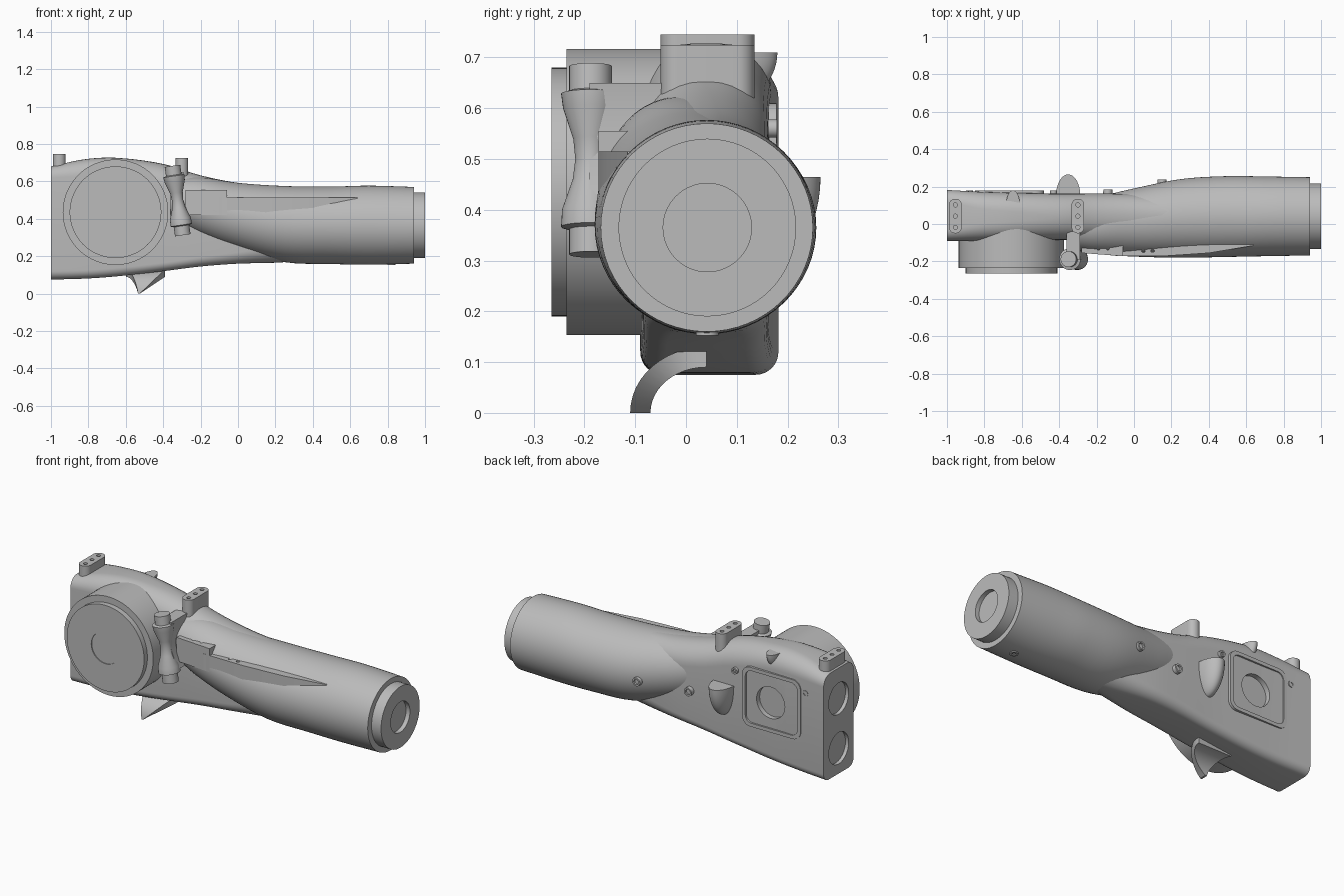
import bpy, bmesh, math
from mathutils import Vector

cube = bpy.data.objects.get("Cube")
if cube:
    bpy.data.objects.remove(cube, do_unlink=True)

grey = bpy.data.materials.new("cast grey")
grey.use_nodes = True
GREY = (0.5, 0.5, 0.5, 1)
grey.diffuse_color = GREY
grey.node_tree.nodes["Principled BSDF"].inputs["Base Color"].default_value = GREY


def loft(name, rings):
    """Skin a list of equal-length point rings and cap both ends."""
    bm = bmesh.new()
    rows = [[bm.verts.new(p) for p in ring] for ring in rings]
    n = len(rows[0])
    for a, b in zip(rows, rows[1:]):
        for i in range(n):
            j = (i + 1) % n
            bm.faces.new((a[i], a[j], b[j], b[i]))
    bm.faces.new(rows[0])
    bm.faces.new(rows[-1])
    bmesh.ops.recalc_face_normals(bm, faces=bm.faces)
    mesh = bpy.data.meshes.new(name)
    bm.to_mesh(mesh)
    bm.free()
    mesh.materials.append(grey)
    ob = bpy.data.objects.new(name, mesh)
    bpy.context.collection.objects.link(ob)
    return ob


def revolve(name, profile, origin, direction, n=64):
    """Turn (distance along axis, radius) pairs about an axis."""
    q = Vector(direction).to_track_quat('Z', 'Y')
    turn = [math.tau * i / n for i in range(n)]
    return loft(name, [[Vector(origin) + q @ Vector((r * math.cos(a), r * math.sin(a), d))
                        for a in turn] for d, r in profile])


def prism(name, pts, lo, hi, axis='z'):
    """Extrude an outline along z (outline in xy) or y (outline in xz)."""
    put = (lambda u, v, w: (u, v, w)) if axis == 'z' else (lambda u, v, w: (u, w, v))
    return loft(name, [[put(u, v, w) for u, v in pts] for w in (lo, hi)])


def rounded(u0, u1, v0, v1, r, r_top=None, n=8):
    """Rounded rectangle outline, optionally with another top radius."""
    rt = r if r_top is None else r_top
    out = []
    for k, (u, v, c) in enumerate(((u1 - rt, v1 - rt, rt), (u0 + rt, v1 - rt, rt),
                                   (u0 + r, v0 + r, r), (u1 - r, v0 + r, r))):
        for i in range(n + 1):
            a = (k + i / n) * math.pi / 2
            out.append((u + c * math.cos(a), v + c * math.sin(a)))
    return out


def smooth_stations(st, steps=5):
    """Hermite interpolation between stations whose first value is x."""
    def slope(i, k):
        a, b = st[max(i - 1, 0)], st[min(i + 1, len(st) - 1)]
        return (b[k] - a[k]) / (b[0] - a[0])
    out = []
    for i in range(len(st) - 1):
        p, q = st[i], st[i + 1]
        h = q[0] - p[0]
        for s in range(steps):
            t = s / steps
            row = [p[0] + h * t]
            for k in range(1, len(p)):
                row.append((2*t**3 - 3*t*t + 1) * p[k] + (t**3 - 2*t*t + t) * h * slope(i, k)
                           + (3*t*t - 2*t**3) * q[k] + (t**3 - t*t) * h * slope(i + 1, k))
            out.append(row)
    return out + [list(st[-1])]


def cut(target, cutters):
    bpy.context.view_layer.objects.active = target
    for c in cutters:
        c.hide_render = True
        m = target.modifiers.new("cut", 'BOOLEAN')
        m.operation, m.solver, m.object = 'DIFFERENCE', 'EXACT', c
        bpy.ops.object.modifier_apply(modifier=m.name)


def hole(x, y, z, r, depth, direction):
    """Cutter sunk to a depth below a point on the surface."""
    return revolve("hole_cutter", [(-depth, r), (0.08, r)], (x, y, z), direction, 40)


parts, cutters = [], []

# Slab housing: x, bottom, top, y min, y max, bottom radius, top radius
slab = [(-1, .075, .68, -.09, .182, .045, .06), (-.82, .08, .718, -.09, .172, .045, .09),
        (-.65, .092, .726, -.088, .167, .045, .1), (-.4, .12, .693, -.085, .162, .045, .115),
        (-.2, .145, .632, -.085, .163, .05, .115), (0, .16, .592, -.08, .16, .06, .11),
        (.25, .168, .57, -.06, .14, .09, .095), (.5, .2, .54, -.04, .12, .075, .075)]
housing = loft("housing", [[(x, y, z) for y, z in rounded(y0, y1, z0, z1, r, rt)]
                           for x, z0, z1, y0, y1, r, rt in smooth_stations(slab)])
parts.append(housing)

# Round tube growing out of the slab: x, bottom, top, y min, y max
tube = [(-.36, .39, .62, -.13, .12), (-.2, .31, .622, -.16, .145), (0, .235, .592, -.174, .19),
        (.25, .168, .575, -.18, .24), (.5, .158, .572, -.176, .256),
        (.7, .155, .577, -.172, .254), (.94, .16, .57, -.168, .25)]
turn = [math.tau * i / 64 for i in range(64)]
parts.append(loft("tube", [[(x, (y0 + y1) / 2 + (y1 - y0) / 2 * math.cos(a),
                             (z0 + z1) / 2 + (z1 - z0) / 2 * math.sin(a)) for a in turn]
                           for x, z0, z1, y0, y1 in smooth_stations(tube)]))

# End flange and front drum with sunken centres
parts.append(revolve("end_flange", [(.9, .175), (1, .175), (1, .087), (.975, .087)],
                     (0, .042, .365), (1, 0, 0)))
parts.append(revolve("drum", [(-.05, .282), (.235, .282), (.235, .245), (.265, .245),
                              (.265, .09), (.26, .09)], (-.655, 0, .435), (0, -1, 0), 96))

# Two round pockets in the end face
end_holes = [hole(-1, .045, z, .09, .02, (-1, 0, 0)) for z in (.505, .22)]

# Rear access frame with a recessed panel and round opening
frame = prism("rear_frame", rounded(-.85, -.48, .27, .61, .05), .12, .178, 'y')
panel_cut = prism("panel_cutter", rounded(-.83, -.5, .29, .59, .04), .168, .3, 'y')
opening = hole(-.655, .165, .435, .09, .025, (0, 1, 0))
cut(housing, end_holes + [opening])
cut(frame, [panel_cut, opening])
parts.append(frame)
cutters += end_holes + [panel_cut, opening]

# Top lugs with three screw holes
for name, x, base, top in (("end_lug", -.955, .6, .745), ("middle_lug", -.3, .56, .725)):
    lug = prism(name, rounded(x - .034, x + .034, -.05, .135, .0335), base, top)
    holes = [hole(x, .042 + d, top, .011, .025, (0, 0, 1)) for d in (-.06, 0, .06)]
    cut(lug, holes)
    cutters += holes
    parts.append(lug)

# Stepped front ledge with screw holes
upper = prism("upper_ledge", [(-.28, -.155), (-.06, -.172), (-.06, 0), (-.28, 0)], .42, .555)
lower = prism("lower_ledge", [(-.1, -.17), (.15, -.172), (.4, -.155), (.64, -.115),
                              (.64, 0), (-.1, 0)], .42, .515)
for ledge, z, xs in ((upper, .555, (-.19, -.14)), (lower, .515, (.05, .1))):
    holes = [hole(x, -.13 - .1 * (z < .54) * .14, z, .009, .02, (0, 0, 1)) for x in xs]
    cut(ledge, holes)
    cutters += holes
    parts.append(ledge)

# Hourglass clamp with pin ends and a web back to the slab
parts.append(revolve("clamp", [(0, .042), (.05, .042), (.055, .058), (.09, .056), (.15, .035),
                               (.19, .03), (.23, .034), (.29, .054), (.32, .058), (.325, .042),
                               (.375, .042)], (-.295, -.188, .312), (-.15, 0, 1), 40))
web = [(-.36, .65), (-.29, .65), (-.3, .52), (-.25, .39), (-.33, .38), (-.335, .52)]
parts.append(prism("clamp_web", web, -.19, -.04, 'y'))

# Curved hook under the slab
rings = []
for i in range(13):
    t = i / 12
    a = t * math.pi / 2
    y, z = -.09 + .13 * (1 - math.cos(a)), .11 * math.sin(a)
    x0, x1 = -.535 - .065 * t ** 1.3, -.525 + .135 * math.sin(a)
    ny, nz = .02 * math.cos(a), -.02 * math.sin(a)
    rings.append([(x0, y - ny, z - nz), (x1, y - ny, z - nz),
                  (x1, y + ny, z + nz), (x0, y + ny, z + nz)])
parts.append(loft("lower_hook", rings))


# Rear flat-topped scoops
def scoop(name, x, y, z, rx, ry, rz):
    rows = []
    for i in range(13):
        a = i / 12 * math.pi * .49
        s = math.cos(a)
        rows.append([(x + rx * s * math.cos(b), y + ry * s * math.sin(b), z - rz * math.sin(a))
                     for b in turn])
    parts.append(loft(name, rows))


scoop("large_scoop", -.352, .15, .465, .065, .115, .18)
scoop("small_scoop", -.647, .1, .71, .037, .08, .09)

# Rear screw bosses, small frame screws and drain plug
for x, y in ((.15, .238), (-.14, .185)):
    parts.append(revolve("rear_boss", [(-.08, .027), (0, .024), (0, .015), (-.01, .015)],
                         (x, y, .365), (0, 1, 0), 24))
for x, z in ((-.43, .56), (-.88, .55)):
    parts.append(revolve("frame_screw", [(-.05, .018), (0, .018), (0, .009), (-.008, .009)],
                         (x, .179, z), (0, 1, 0), 20))
parts.append(revolve("drain_plug", [(-.05, .022), (0, .022), (0, .011), (-.006, .011)],
                     (.82, .042, .152), (0, 0, -1), 24))

for c in cutters:
    bpy.data.objects.remove(c, do_unlink=True)

# Smooth curved faces while keeping real edges crisp
bpy.ops.object.select_all(action='DESELECT')
for ob in parts:
    ob.select_set(True)
bpy.context.view_layer.objects.active = housing
bpy.ops.object.shade_smooth_by_angle(angle=math.radians(30))
